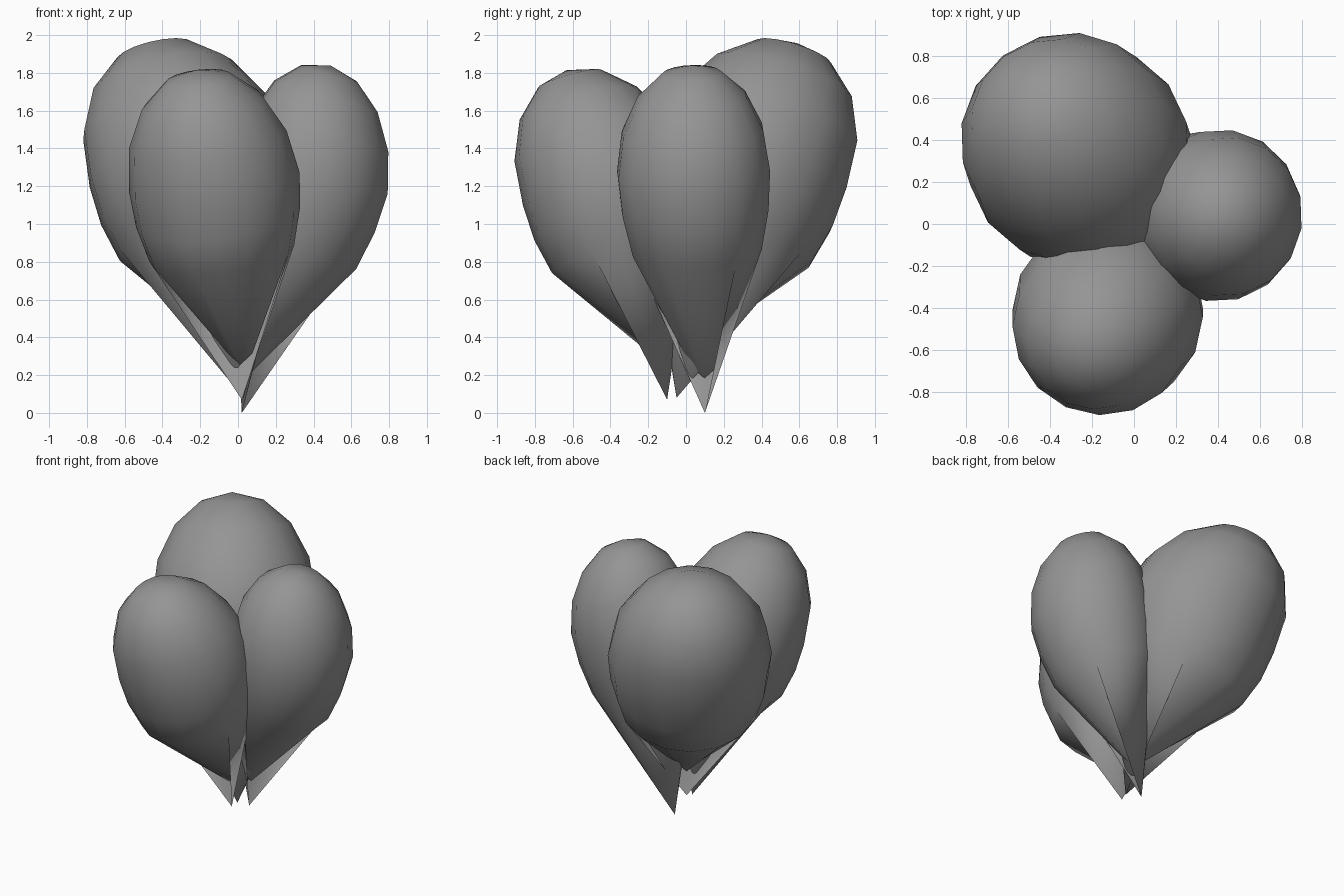
import bpy, bmesh, math
from mathutils import Vector

cube = bpy.data.objects.get("Cube")
if cube:
    bpy.data.objects.remove(cube, do_unlink=True)

# One plain grey for the whole cluster
grey = bpy.data.materials.new("plain_grey")
grey.use_nodes = True
grey.diffuse_color = (0.3, 0.3, 0.3, 1)
bsdf = grey.node_tree.nodes["Principled BSDF"]
bsdf.inputs["Base Color"].default_value = (0.3, 0.3, 0.3, 1)
bsdf.inputs["Roughness"].default_value = 0.8

SEGMENTS = 16
# Rings below the widest point: fraction of the way up from the tip, fraction of radius
BELLY = [(0.68, 0.85), (0.84, 0.96), (1, 1)]
CAP_RINGS = 4


def make_bulb(name, tip, centre, radius, cap, lean, fold):
    """Leaning teardrop on a straight cone; its outer side folds in just above the tip.

    lean shifts the crown outward, fold is the range of segments that fold in."""
    tip, centre = Vector(tip), Vector(centre)
    length = (centre - tip).length
    axis = (centre - tip).normalized()
    outward = Vector((axis.x, axis.y, 0)).normalized()
    u = (outward - axis * outward.dot(axis)).normalized()
    v = axis.cross(u)

    # Rings as (distance along axis, radius, outward shift)
    rings = [(t * length, r * radius, 0.05 * radius * math.sin(math.pi * t)) for t, r in BELLY]
    for i in range(1, CAP_RINGS):
        a = i / CAP_RINGS * math.pi / 2
        rings.append((length + cap * math.sin(a), radius * math.cos(a), lean * math.sin(a)))

    bm = bmesh.new()
    loops = []
    for dist, r, shift in rings:
        loop = []
        for j in range(SEGMENTS):
            a = 2 * math.pi * j / SEGMENTS
            offset = u * (r * math.cos(a) + shift) + v * (r * math.sin(a))
            loop.append(bm.verts.new(tip + axis * dist + offset))
        loops.append(loop)
    tip_vert = bm.verts.new(tip)
    top_vert = bm.verts.new(centre + axis * cap + u * lean)

    # Belly and cap
    for j in range(SEGMENTS):
        n = (j + 1) % SEGMENTS
        for low, high in zip(loops, loops[1:]):
            bm.faces.new((low[j], low[n], high[n], high[j]))
        bm.faces.new((loops[-1][j], loops[-1][n], top_vert))

    # Straight cone around the inner side, down to the tip
    crease = loops[0]
    first, last = fold
    for j in range(last, SEGMENTS + first):
        bm.faces.new((tip_vert, crease[(j + 1) % SEGMENTS], crease[j % SEGMENTS]))

    # Outer side gathers to a small rounded lip that rests on the inner wall
    lip = [bm.verts.new(tip + Vector((0, 0, 0.19 + 0.06 * abs(k))) + v * 0.07 * k + u * 0.02)
           for k in (-1, 0, 1)]
    middle = (first + last) // 2
    for j in range(first, last):
        a = lip[max(-1, min(1, j - middle)) + 1]
        b = lip[max(-1, min(1, j + 1 - middle)) + 1]
        if a is b:
            bm.faces.new((a, crease[j + 1], crease[j]))
        else:
            bm.faces.new((a, b, crease[j + 1], crease[j]))

    for face in bm.faces:
        face.smooth = True
    mesh = bpy.data.meshes.new(name)
    bm.to_mesh(mesh)
    bm.free()
    mesh.materials.append(grey)
    bpy.context.collection.objects.link(bpy.data.objects.new(name, mesh))


# Three overlapping bulbs that meet at the base
make_bulb("large_back_bulb", (0.03, -0.05, 0.08), (-0.265, 0.335, 1.33), 0.54, 0.7, 0.07, (-3, 3))
make_bulb("front_bulb", (0.02, -0.1, 0.07), (-0.125, -0.425, 1.22), 0.455, 0.635, 0.04, (-3, 4))
make_bulb("left_bulb", (0.02, 0.1, 0), (0.405, 0.04, 1.28), 0.41, 0.56, -0.08, (-4, 2))
